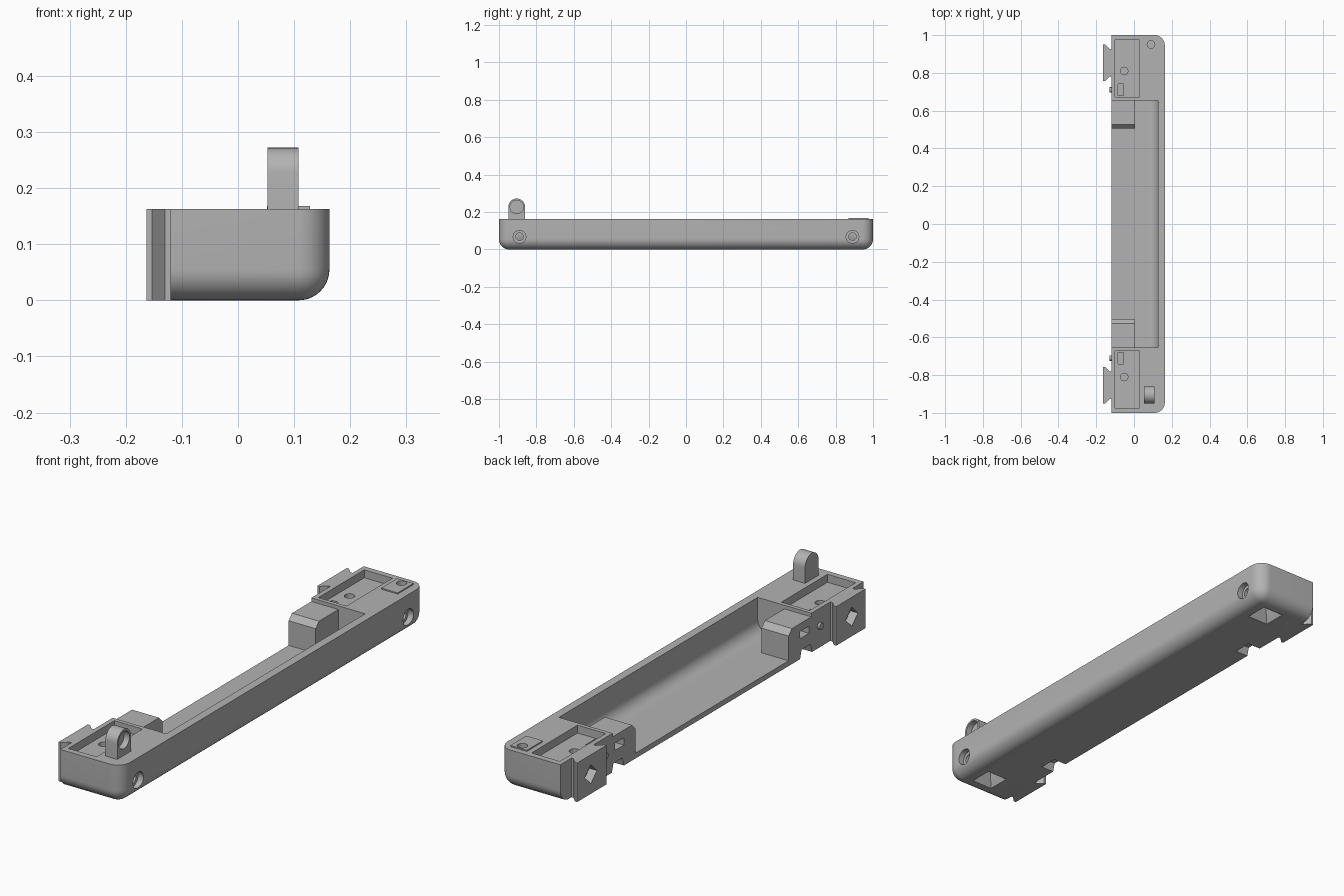
import bpy, bmesh, math
from mathutils import Matrix, Vector

if "Cube" in bpy.data.objects:
    bpy.data.objects.remove(bpy.data.objects["Cube"])

grey = bpy.data.materials.new("plain grey")
grey.use_nodes = True
grey.diffuse_color = (0.45, 0.45, 0.45, 1)
grey.node_tree.nodes["Principled BSDF"].inputs["Base Color"].default_value = (0.45, 0.45, 0.45, 1)


def finish(name, bm):
    bmesh.ops.recalc_face_normals(bm, faces=bm.faces[:])
    mesh = bpy.data.meshes.new(name)
    bm.to_mesh(mesh)
    bm.free()
    mesh.materials.append(grey)
    obj = bpy.data.objects.new(name, mesh)
    bpy.context.collection.objects.link(obj)
    return obj


def box(name, x, y, z, rounded=None, radius=0.0):
    """Box from ranges; edges whose midpoint passes the rule are rounded."""
    y = sorted(y)
    bm = bmesh.new()
    bmesh.ops.create_cube(bm, size=1)
    for v in bm.verts:
        v.co = [r[0] if c < 0 else r[1] for c, r in zip(v.co, (x, y, z))]
    if rounded:
        edges = [e for e in bm.edges if rounded((e.verts[0].co + e.verts[1].co) / 2)]
        bmesh.ops.bevel(bm, geom=edges, offset=radius, segments=10, profile=0.5, affect='EDGES')
    return finish(name, bm)


def prism(name, points, start, end, place):
    """Extrude a 2D outline; place(u, v, w) turns it into x, y, z."""
    bm = bmesh.new()
    a, b = ([bm.verts.new(place(u, v, w)) for u, v in points] for w in (start, end))
    bm.faces.new(a)
    bm.faces.new(b)
    for i in range(len(a)):
        j = (i + 1) % len(a)
        bm.faces.new((a[i], a[j], b[j], b[i]))
    return finish(name, bm)


def rod(name, centre, radius, depth, axis='Z', sides=32, tip=None):
    """Cylinder or cone along an axis, centred on a point."""
    turn = Matrix.Rotation(math.pi / 2, 4, 'Y') if axis == 'X' else Matrix()
    bm = bmesh.new()
    bmesh.ops.create_cone(bm, cap_ends=True, segments=sides, radius1=radius,
                          radius2=radius if tip is None else tip, depth=depth,
                          matrix=Matrix.Translation(Vector(centre)) @ turn)
    return finish(name, bm)


def combine(target, tool, operation='DIFFERENCE'):
    mod = target.modifiers.new("combine", 'BOOLEAN')
    mod.operation, mod.solver, mod.object = operation, 'EXACT', tool
    bpy.context.view_layer.objects.active = target
    bpy.ops.object.modifier_apply(modifier=mod.name)
    bpy.data.objects.remove(tool)


# Main tray with soft outer and lower edges
def outer(m):
    low, end, side = m.z < 0.01, abs(m.y) > 0.99, m.x > 0.16
    return (low and end) or (low and side) or (end and side)


tray = box("tray_body", (-0.12, 0.163), (-1, 1), (0, 0.163), outer, 0.055)

# Long open bay with a curved inner corner
combine(tray, box("bay", (-0.3, 0.128), (-0.655, 0.655), (0.022, 0.4),
                  lambda m: m.x > 0.12 and m.z < 0.03, 0.05))

for s, side in ((1, "rear"), (-1, "front")):
    # Block in the bay corner, bevelled towards the middle
    outline = [(0.505, 0.01), (0.66, 0.01), (0.66, 0.148), (0.527, 0.148), (0.505, 0.125)]
    combine(tray, prism("block", outline, -0.12, 0.005,
                        lambda u, v, w: (w, s * u, v)), 'UNION')

    # Shallow top pocket with its round and square holes
    combine(tray, box("pocket", (-0.1, 0.03), (s * 0.672, s * 0.975), (0.13, 0.3)))
    combine(tray, rod("pocket_hole", (-0.052, s * 0.81, 0.13), 0.02, 0.07))
    combine(tray, box("pocket_slot", (-0.085, -0.055), (s * 0.68, s * 0.74), (0.11, 0.2)))

    # Counterbored screw hole in the long side
    combine(tray, rod("counterbore", (0.163, s * 0.89, 0.068), 0.034, 0.05, 'X'))
    combine(tray, rod("screw_hole", (0.1, s * 0.89, 0.068), 0.02, 0.16, 'X'))

    # Tapered square pocket underneath
    taper = rod("taper", (0, 0, 0), 0.075, 0.1, 'Z', 4, 0.01)
    taper.data.transform(Matrix.Translation((0.035, s * 0.88, 0.04)) @ Matrix.Rotation(math.pi / 4, 4, 'Z'))
    combine(tray, taper)

    # Window in the block and notch beneath it
    combine(tray, box("window", (-0.2, -0.05), (s * 0.58, s * 0.64), (0.085, 0.115)))
    notch = [(0.575, -0.02), (0.665, -0.02), (0.65, 0.035), (0.59, 0.035)]
    combine(tray, prism("notch", notch, -0.2, -0.06, lambda u, v, w: (w, s * u, v)))

    # Dovetail with a diamond socket
    tail = [(-0.11, 0.78), (-0.13, 0.78), (-0.153, 0.757), (-0.163, 0.757),
            (-0.163, 0.95), (-0.153, 0.95), (-0.13, 0.927), (-0.11, 0.927)]
    dovetail = prism(side + "_dovetail", tail, 0, 0.163, lambda u, v, w: (u, s * v, w))
    combine(dovetail, rod("socket", (-0.163, s * 0.86, 0.082), 0.04, 0.07, 'X', 4))

    # Small locating pip
    rod(side + "_pip", (-0.12, s * 0.71, 0.09), 0.014, 0.02, 'X', 20)

# Upright lug with a blind round recess
arch = [(-0.95, 0.15), (-0.86, 0.15)]
for i in range(17):
    t = math.pi * i / 16
    arch.append((-0.905 + 0.045 * math.cos(t), 0.227 + 0.045 * math.sin(t)))
lug = prism("lug", arch, 0.053, 0.108, lambda u, v, w: (w, u, v))
combine(lug, rod("recess", (0.108, -0.905, 0.227), 0.036, 0.05, 'X'))

# Thin raised pad with a round hole
combine(tray, rod("pad_hole_lower", (0.09, 0.95, 0.163), 0.02, 0.04))
pad = box("raised_pad", (0.052, 0.128), (0.87, 0.975), (0.16, 0.168))
combine(pad, rod("pad_hole", (0.09, 0.95, 0.163), 0.02, 0.04))

# Smooth the curved surfaces and keep the edges crisp
bpy.ops.object.select_all(action='DESELECT')
for obj in (tray, lug, pad):
    obj.select_set(True)
    bpy.context.view_layer.objects.active = obj
bpy.ops.object.shade_smooth_by_angle(angle=math.radians(30))
